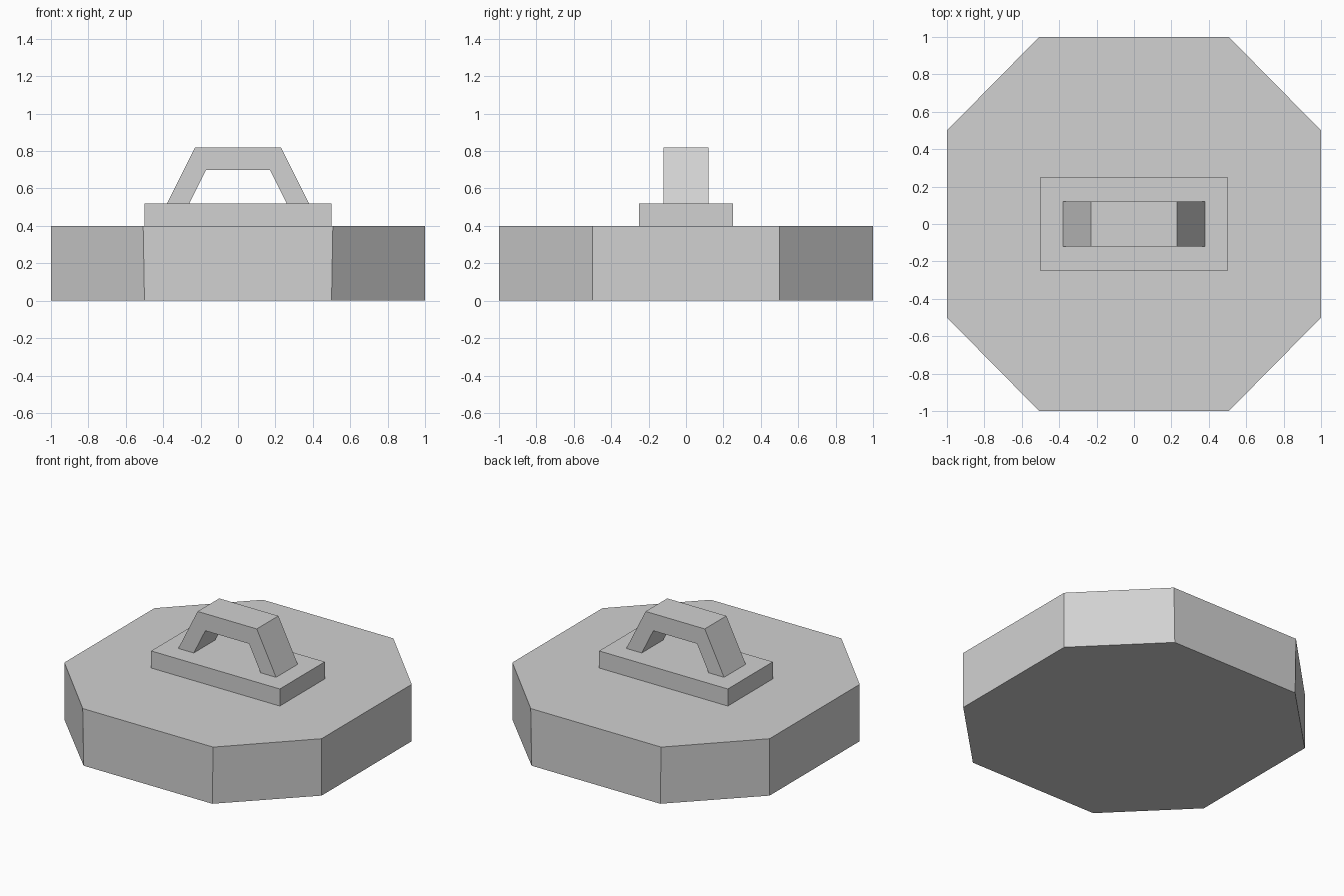
import bpy
import bmesh

cube = bpy.data.objects.get("Cube")
if cube:
    bpy.data.objects.remove(cube, do_unlink=True)

# Single plain grey material
grey = bpy.data.materials.new("light_grey")
grey.use_nodes = True
colour = (0.64, 0.64, 0.64, 1)
grey.diffuse_color = colour
grey.node_tree.nodes["Principled BSDF"].inputs["Base Color"].default_value = colour


def loft(name, start, end):
    """Closed solid between two matching outlines."""
    bm = bmesh.new()
    a = [bm.verts.new(p) for p in start]
    b = [bm.verts.new(p) for p in end]
    bm.faces.new(a)
    bm.faces.new(b)
    n = len(a)
    for i in range(n):
        j = (i + 1) % n
        bm.faces.new((a[i], a[j], b[j], b[i]))
    bmesh.ops.recalc_face_normals(bm, faces=bm.faces)
    mesh = bpy.data.meshes.new(name)
    bm.to_mesh(mesh)
    bm.free()
    mesh.materials.append(grey)
    obj = bpy.data.objects.new(name, mesh)
    bpy.context.collection.objects.link(obj)
    return obj


def octagon(corner_x, z):
    quarter = [(1, 0.5), (corner_x, 1)]
    half = quarter + [(-x, y) for x, y in reversed(quarter)]
    return [(x, y, z) for x, y in half + [(-x, -y) for x, y in half]]


def rectangle(x, y, z):
    return [(x, y, z), (-x, y, z), (-x, -y, z), (x, -y, z)]


# Eight-sided body, its front and back corners a touch wider at the top
loft("body", octagon(0.5, 0), octagon(0.507, 0.4))

# Plate under the handle
loft("handle_plate", rectangle(0.5, 0.25, 0.4), rectangle(0.5, 0.25, 0.52))

# Arched handle: half profile mirrored in x, then extruded along y
outer = [(0.38, 0.52), (0.23, 0.82)]
inner = [(0.17, 0.70), (0.26, 0.52)]
profile = outer + [(-x, z) for x, z in reversed(outer)]
profile += [(-x, z) for x, z in reversed(inner)] + inner
loft("handle", [(x, -0.12, z) for x, z in profile],
     [(x, 0.12, z) for x, z in profile])
